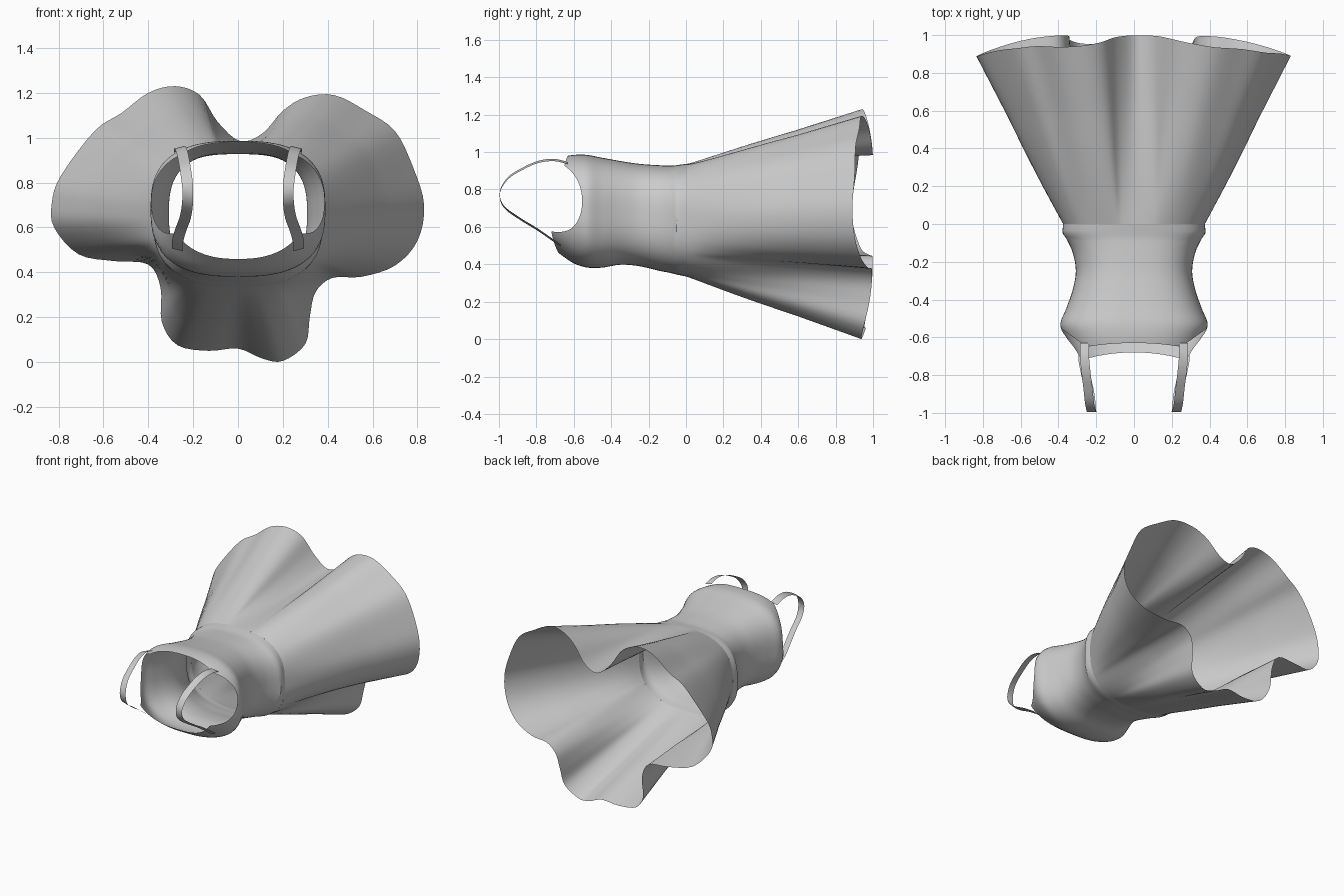
import bpy
from math import cos, sin, pi, sqrt, atan2

if "Cube" in bpy.data.objects:
    bpy.data.objects.remove(bpy.data.objects["Cube"])


def cubic(p0, p1, p2, p3, t):
    return 0.5 * (2 * p1 + (p2 - p0) * t + (2 * p0 - 5 * p1 + 4 * p2 - p3) * t * t
                  + (3 * p1 - p0 - 3 * p2 + p3) * t ** 3)


def spline(pts, steps, closed=False):
    """Smooth curve through the points."""
    n, out = len(pts), []
    for i in range(n if closed else n - 1):
        idx = [(i + k) % n if closed else min(max(i + k, 0), n - 1) for k in (-1, 0, 1, 2)]
        for s in range(steps):
            out.append(tuple(cubic(*c, s / steps) for c in zip(*[pts[j] for j in idx])))
    if not closed:
        out.append(tuple(pts[-1]))
    return out


def grid_object(name, rows, closed):
    """Skin a list of equally long point rows with quads."""
    n = len(rows[0])
    faces = []
    for r in range(len(rows) - 1):
        for c in range(n if closed else n - 1):
            d = (c + 1) % n
            faces.append((r * n + c, r * n + d, (r + 1) * n + d, (r + 1) * n + c))
    me = bpy.data.meshes.new(name)
    me.from_pydata([p for row in rows for p in row], [], faces)
    ob = bpy.data.objects.new(name, me)
    bpy.context.collection.objects.link(ob)
    bpy.ops.object.select_all(action='DESELECT')
    ob.select_set(True)
    bpy.context.view_layer.objects.active = ob
    bpy.ops.object.shade_smooth_by_angle(angle=0.6)
    return ob


# Body profile: y, half width, top z, bottom z
PROFILE = spline([(0.0, .375, .937, .335), (-.05, .378, .93, .345), (-.075, .36, .927, .352),
                  (-.15, .325, .93, .367), (-.25, .308, .937, .39), (-.35, .325, .952, .398),
                  (-.45, .36, .97, .382), (-.53, .39, .985, .383), (-.6, .365, .985, .405),
                  (-.66, .335, .975, .445), (-.72, .315, .965, .49)], 8)


def section(y):
    for a, b in zip(PROFILE, PROFILE[1:]):
        if y >= b[0]:
            t = (y - a[0]) / (b[0] - a[0])
            return [a[k] + (b[k] - a[k]) * t for k in (1, 2, 3)]
    return PROFILE[-1][1:]


def body_point(ang, y, n=2.7):
    """Rounded-box cross-section point in the given direction."""
    w, zt, zb = section(y)
    zc, h = (zt + zb) / 2, (zt - zb) / 2
    c, s = cos(ang), sin(ang)
    r = (abs(c / w) ** n + abs(s / h) ** n) ** (-1 / n)
    return (r * c, y, zc + r * s)


# Bodice: waist up to the neckline, with round armholes cut into the sides
def top_edge(ang):
    x, _, z = body_point(ang, -.62)
    neck = (-.63 - .3 * x * x) if z > .7 else (-.68 - .4 * x * x)
    d = .225 ** 2 - (z - .745) ** 2
    return max(neck, -.78 + sqrt(d)) if d > 0 else neck


COLS, ROWS = 112, 34
angles = [2 * pi * i / COLS for i in range(COLS)]
edge = [top_edge(a) for a in angles]
grid_object("bodice", [[body_point(a, e * r / ROWS) for a, e in zip(angles, edge)]
                       for r in range(ROWS + 1)], True)

# Skirt: waist ring flaring straight out to a wavy hem (x, z)
HEM = [(.01, .985), (.11, 1.02), (.2, 1.12), (.3, 1.18), (.43, 1.19), (.57, 1.12), (.7, 1.03),
       (.78, .87), (.83, .7), (.8, .54), (.7, .43), (.55, .38), (.42, .375), (.345, .31),
       (.32, .2), (.3, .08), (.2, .005), (.11, .015), (0, .06), (-.13, .05), (-.27, .075),
       (-.34, .18), (-.345, .33), (-.4, .435), (-.55, .45), (-.71, .48), (-.82, .6),
       (-.83, .71), (-.79, .83), (-.64, 1.03), (-.52, 1.11), (-.4, 1.2), (-.28, 1.23),
       (-.17, 1.19), (-.09, 1.07)]
hem = spline(HEM, 4, True)
lines = []
for x, z in hem:
    wx, _, wz = body_point(atan2(z - .64, x), 0)
    d2 = (x - wx) ** 2 + (z - wz) ** 2
    lines.append(((wx, 0, wz), (x, sqrt(1.0 - d2), z)))
rows = []
for r in range(25):
    t = r / 24
    bulge = .015 * sin(pi * min(1, t * 1.6))
    rows.append([(a[0] + (b[0] - a[0]) * t + a[0] * bulge, b[1] * t,
                  a[2] + (b[2] - a[2]) * t + (a[2] - .64) * bulge) for a, b in lines])
grid_object("skirt", rows, True)

# Shoulder straps: flat ribbons looping from back neckline to front neckline
PATH = spline([(.262, -.63, .94), (.262, -.70, .957), (.255, -.78, .95), (.245, -.86, .918),
               (.235, -.95, .862), (.225, -.995, .785), (.225, -.975, .71), (.235, -.89, .645),
               (.255, -.80, .59), (.27, -.72, .535), (.27, -.67, .50)], 5)
for side, label in ((1, "right"), (-1, "left")):
    grid_object("strap_" + label,
                [[(side * (x + o), y, z + dz) for o, dz in
                  ((-.024, .006 if z > .78 else -.006), (.024, -.006 if z > .78 else .006))]
                 for x, y, z in PATH], False)
